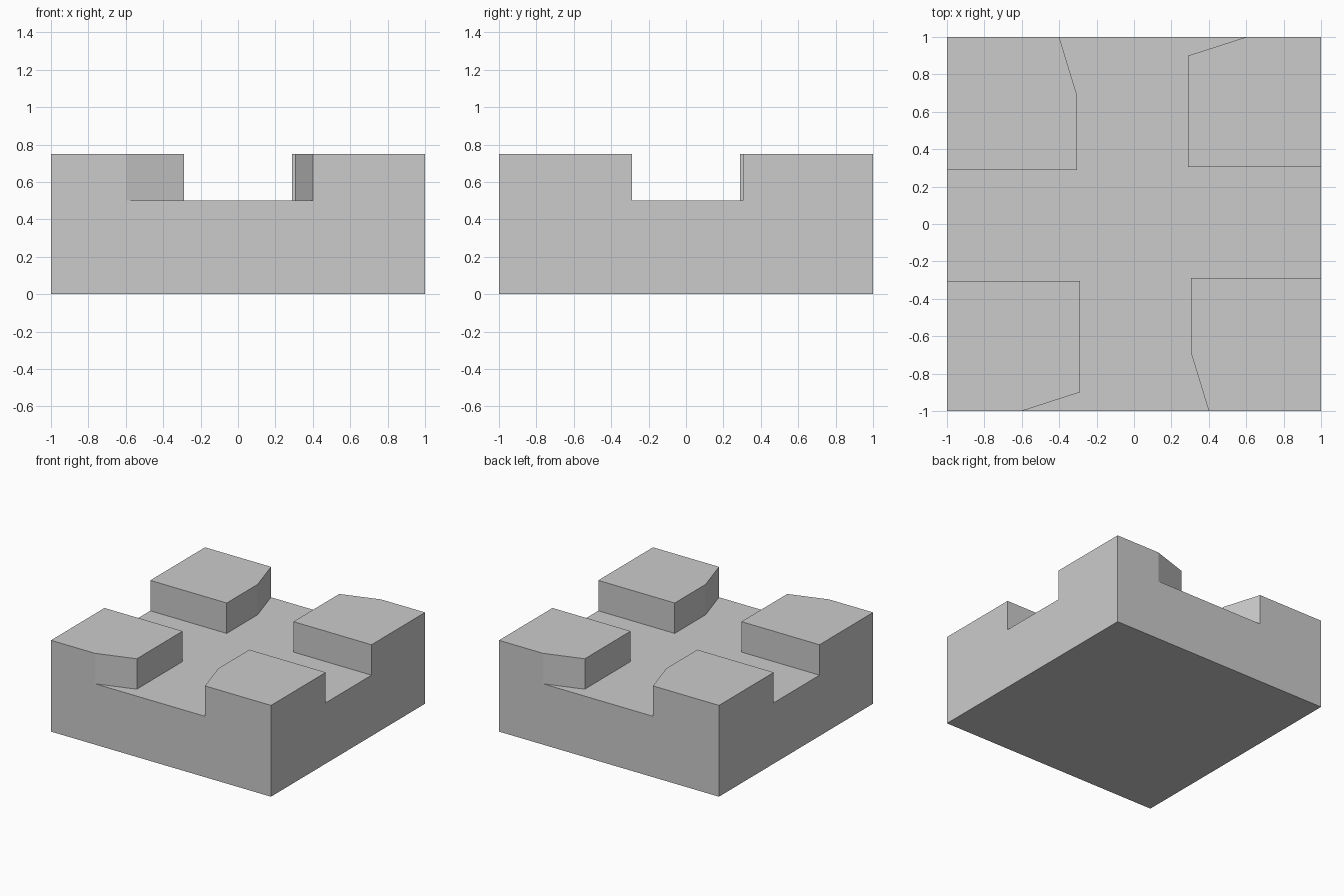
import bpy, bmesh

if "Cube" in bpy.data.objects:
    bpy.data.objects.remove(bpy.data.objects["Cube"])


def prism(name, outline, z0, z1):
    """Closed prism from a counter-clockwise outline."""
    bm = bmesh.new()
    face = bm.faces.new([bm.verts.new((x, y, z0)) for x, y in outline])
    top = bmesh.ops.extrude_face_region(bm, geom=[face], use_keep_orig=True)
    verts = [v for v in top["geom"] if isinstance(v, bmesh.types.BMVert)]
    bmesh.ops.translate(bm, verts=verts, vec=(0, 0, z1 - z0))
    bmesh.ops.recalc_face_normals(bm, faces=bm.faces)
    mesh = bpy.data.meshes.new(name)
    bm.to_mesh(mesh)
    bm.free()
    obj = bpy.data.objects.new(name, mesh)
    bpy.context.collection.objects.link(obj)
    return obj


# Full square block
block = prism("crossroads_block", [(-1, -1), (1, -1), (1, 1), (-1, 1)], 0, 0.75)

# Crossing channels with flared ends: half an outline, repeated by a half turn
half = [(1.1, 0.305), (0.29, 0.305), (0.29, 0.9), (0.6, 1), (0.6, 1.1),
        (-0.4, 1.1), (-0.4, 1), (-0.305, 0.69), (-0.305, 0.289), (-1.1, 0.289)]
cutter = prism("channel_cutter", half + [(-x, -y) for x, y in half], 0.5, 0.9)

# Carve the channels, leaving four raised corners
cut = block.modifiers.new("channels", "BOOLEAN")
cut.operation = "DIFFERENCE"
cut.solver = "EXACT"
cut.object = cutter
bpy.context.view_layer.objects.active = block
bpy.ops.object.modifier_apply(modifier=cut.name)
bpy.data.objects.remove(cutter)
